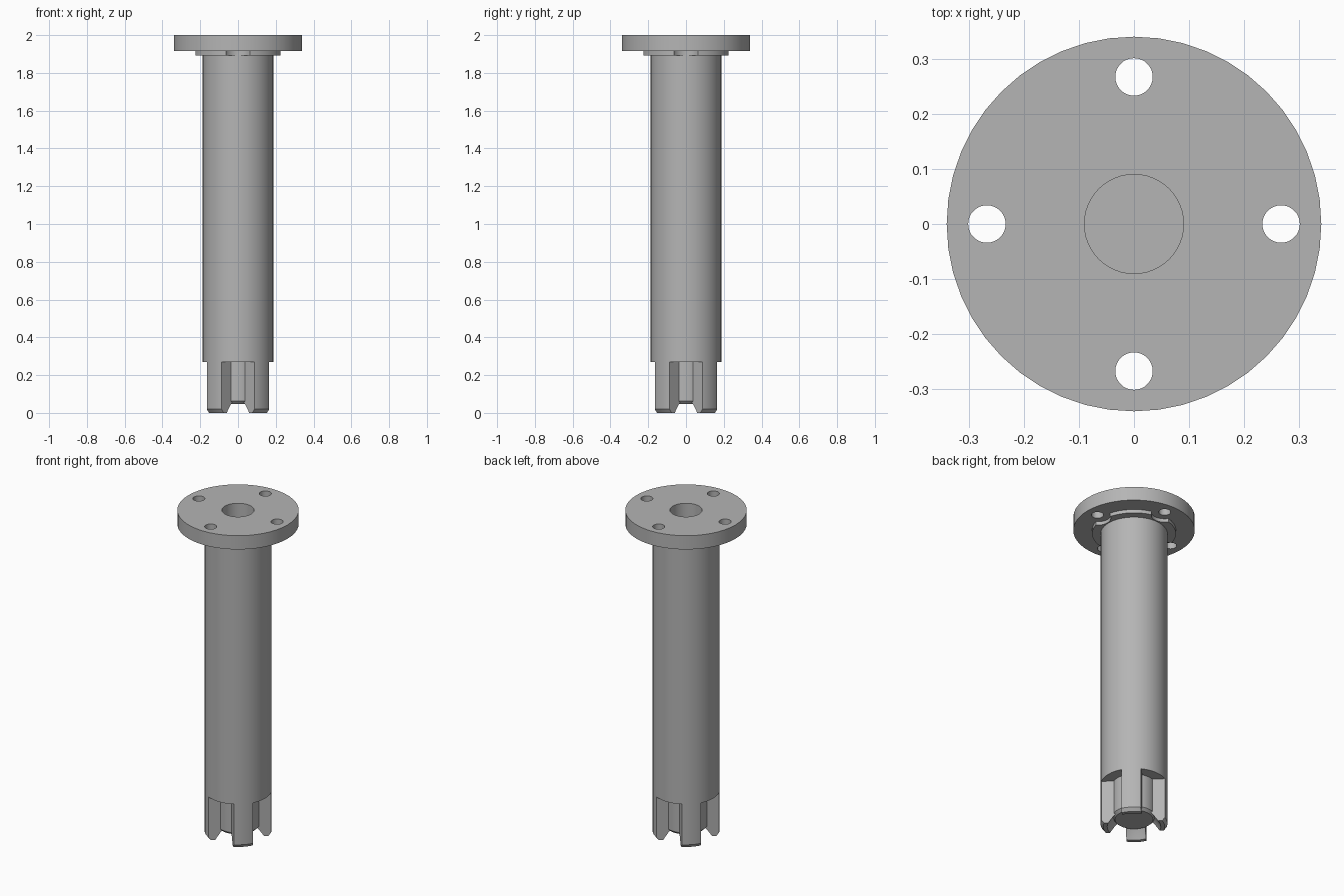
import bpy
import bmesh
from math import cos, sin, pi, radians
from mathutils import Matrix

cube = bpy.data.objects.get("Cube")
if cube:
    bpy.data.objects.remove(cube, do_unlink=True)

steel = bpy.data.materials.new("grey steel")
steel.use_nodes = True
grey = (0.46, 0.46, 0.46, 1)
steel.diffuse_color = grey
steel.node_tree.nodes["Principled BSDF"].inputs["Base Color"].default_value = grey


def make_object(name, bm):
    bmesh.ops.remove_doubles(bm, verts=bm.verts, dist=1e-5)
    bmesh.ops.recalc_face_normals(bm, faces=bm.faces)
    mesh = bpy.data.meshes.new(name)
    bm.to_mesh(mesh)
    bm.free()
    mesh.materials.append(steel)
    obj = bpy.data.objects.new(name, mesh)
    bpy.context.collection.objects.link(obj)
    return obj


def lathe(name, profile, segments=48, closed=False):
    """Spin (radius, height) points round the z axis."""
    bm = bmesh.new()
    verts = [bm.verts.new((r, 0, z)) for r, z in profile]
    pairs = list(zip(verts, verts[1:]))
    if closed:
        pairs.append((verts[-1], verts[0]))
    edges = [bm.edges.new(p) for p in pairs]
    bmesh.ops.spin(bm, geom=verts + edges, cent=(0, 0, 0), axis=(0, 0, 1),
                   angle=2 * pi, steps=segments, use_merge=True)
    return make_object(name, bm)


def cylinder_cutter(x, y, radius, z0, z1):
    bm = bmesh.new()
    bmesh.ops.create_cone(bm, cap_ends=True, segments=32, radius1=radius,
                          radius2=radius, depth=z1 - z0,
                          matrix=Matrix.Translation((x, y, (z0 + z1) / 2)))
    return make_object("cutter", bm)


def cut(obj, cutter, operation="DIFFERENCE"):
    mod = obj.modifiers.new("cut", "BOOLEAN")
    mod.operation = operation
    mod.solver = "EXACT"
    mod.object = cutter
    cutter.hide_render = True
    bpy.context.view_layer.objects.active = obj
    bpy.ops.object.modifier_apply(modifier=mod.name)
    bpy.data.objects.remove(cutter, do_unlink=True)


# Flanged shaft with a blind bore and a chamfered core at the foot
flange_r, flange_z = 0.34, 1.915
ring_r, ring_z = 0.235, 1.893
shaft_r, shoulder_z = 0.187, 0.27
core_r, bore_r = 0.122, 0.09
shaft = lathe("flanged_shaft", [
    (0, 0.047), (core_r - 0.016, 0.047), (core_r, 0.063),
    (core_r, shoulder_z), (shaft_r, shoulder_z), (shaft_r, ring_z),
    (ring_r, ring_z), (ring_r, flange_z), (flange_r, flange_z),
    (flange_r, 2), (bore_r, 2), (bore_r, 0.2), (0, 0.2)])

# Bolt holes, each with a clearance scooped out of the raised ring
for i in range(4):
    x, y = 0.267 * cos(i * pi / 2), 0.267 * sin(i * pi / 2)
    cut(shaft, cylinder_cutter(x, y, 0.075, 1.8, flange_z))
    cut(shaft, cylinder_cutter(x, y, 0.034, 1.8, 2.1))

# Four drive prongs: a chamfered ring trimmed to straight-sided bars
prongs = []
for i in range(4):
    prong = lathe(f"drive_prong_{i + 1}", [
        (0.1, shoulder_z), (0.1, 0.07), (core_r, 0.045), (0.15, 0),
        (0.172, 0), (shaft_r, 0.02), (shaft_r, shoulder_z)], closed=True)
    bm = bmesh.new()
    turn = Matrix.Rotation(pi / 4 + i * pi / 2, 4, "Z")
    bmesh.ops.create_cube(bm, size=1, matrix=turn
                          @ Matrix.Translation((0.15, 0, 0.2))
                          @ Matrix.Diagonal((0.2, 0.11, 0.6, 1)))
    cut(prong, make_object("cutter", bm), "INTERSECT")
    prongs.append(prong)

# Smooth round walls, crisp edges
bpy.ops.object.select_all(action="DESELECT")
for obj in [shaft] + prongs:
    obj.select_set(True)
bpy.context.view_layer.objects.active = shaft
bpy.ops.object.shade_smooth_by_angle(angle=radians(30))
